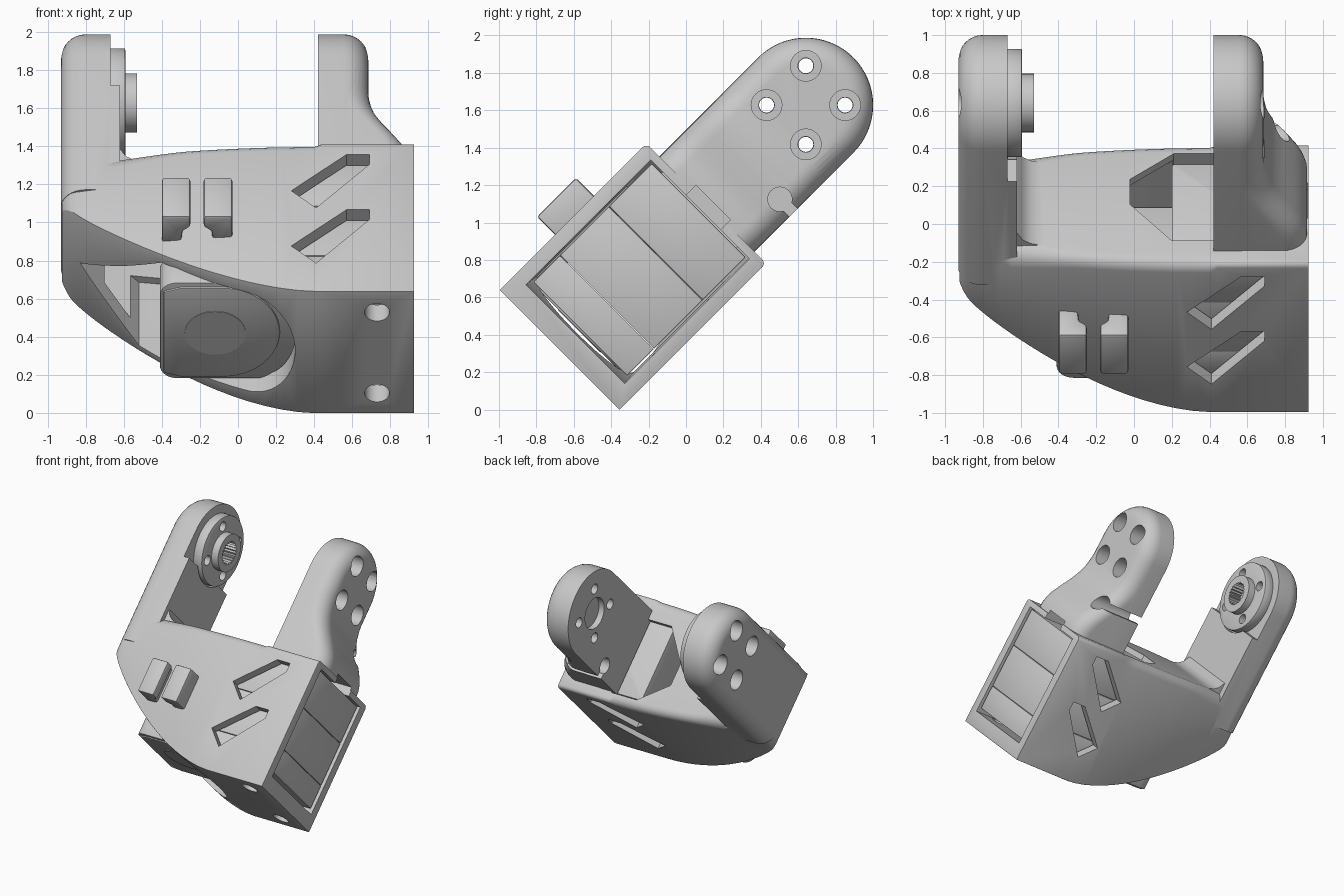
import bpy, bmesh, math
from math import sin, cos, pi, radians, sqrt

cube = bpy.data.objects.get("Cube")
if cube:
    bpy.data.objects.remove(cube, do_unlink=True)

grey = bpy.data.materials.new("light_grey_plastic")
grey.use_nodes = True
COLOR = (0.58, 0.58, 0.58, 1)
grey.diffuse_color = COLOR
grey.node_tree.nodes["Principled BSDF"].inputs["Base Color"].default_value = COLOR

# Parts are built upright in (x, u, v): u runs along the arms, v across them.
# Everything is tipped 45 degrees about x at the end.
MID = 0.703                   # middle of the housing across v
PIVOT, AXIS = 1.604, 0.698    # joint axis in u and v
TOP = 0.856                   # housing top in u
ROLL = 0.13                   # radius of the rolled arm edges
parts = []


def loft(name, rings):
    """Closed solid through rings of equal point count."""
    bm = bmesh.new()
    loops = [[bm.verts.new(p) for p in ring] for ring in rings]
    n = len(loops[0])
    for a, b in zip(loops, loops[1:]):
        for i in range(n):
            j = (i + 1) % n
            bm.faces.new((a[i], a[j], b[j], b[i]))
    bm.faces.new(loops[0])
    bm.faces.new(loops[-1])
    bmesh.ops.recalc_face_normals(bm, faces=bm.faces)
    me = bpy.data.meshes.new(name)
    bm.to_mesh(me)
    bm.free()
    me.materials.append(grey)
    ob = bpy.data.objects.new(name, me)
    bpy.context.collection.objects.link(ob)
    return ob


def prism(name, pts, axis, a, b):
    """Extrude a flat outline along x, u or v from a to b."""
    place = {"x": lambda p, t: (t, p[0], p[1]),
             "u": lambda p, t: (p[0], t, p[1]),
             "v": lambda p, t: (p[0], p[1], t)}[axis]
    return loft(name, [[place(p, t) for p in pts] for t in (a, b)])


def circle(c, r, n=40):
    return [(c[0] + r * cos(2 * pi * i / n), c[1] + r * sin(2 * pi * i / n)) for i in range(n)]


def rect(a0, a1, b0, b1):
    return [(a0, b0), (a1, b0), (a1, b1), (a0, b1)]


def d_outline(a0, a1, mid, h, r, n=8):
    """Rectangle whose two corners at a1 are rounded."""
    pts = [(a0, mid - h)]
    for s in (-1, 1):
        arc = [(a1 - r + r * sin(t), mid + s * (h - r + r * cos(t)))
               for t in (pi / 2 * i / n for i in range(n + 1))]
        pts += arc if s < 0 else arc[::-1]
    return pts + [(a0, mid + h)]


def apply(ob, mod):
    bpy.context.view_layer.objects.active = ob
    bpy.ops.object.modifier_apply(modifier=mod.name)


def boolean(ob, other, op="DIFFERENCE"):
    other.hide_render = True
    mod = ob.modifiers.new("bool", "BOOLEAN")
    mod.operation, mod.solver, mod.object = op, "EXACT", other
    apply(ob, mod)
    bpy.data.objects.remove(other, do_unlink=True)


def bevel(ob, width, segments=2):
    mod = ob.modifiers.new("bevel", "BEVEL")
    mod.width, mod.segments = width, segments
    mod.limit_method, mod.angle_limit = "ANGLE", radians(40)
    apply(ob, mod)


def arm(name, x_flat, x_out, foot, r=0.36):
    """Round-ended arm with a flat inner side and a rolled outer edge."""
    d = 1 if x_out > x_flat else -1
    steps = [(x_flat, 0)]
    for i in range(9):
        a = pi / 2 * i / 8
        steps.append((x_out - d * ROLL * (1 - sin(a)), ROLL * (1 - cos(a))))
    rings = []
    for x, inset in steps:
        q = r - inset
        ring = [(x, foot, AXIS - q)]
        ring += [(x, PIVOT + q * sin(pi * i / 32), AXIS - q * cos(pi * i / 32)) for i in range(33)]
        rings.append(ring + [(x, foot, AXIS + q)])
    return loft(name, rings)


# Curved housing: underside and half width follow the distance from the square end
def underside(d):
    return -0.253 + 0.464 * d ** 1.675 + 0.045 * (d / 1.325) ** 20


def half_width(d):
    h = 0.453 - 0.075 * d * d
    dx = min(1.33 - d, ROLL)
    return min(h, 0.352 - ROLL + sqrt(ROLL ** 2 - (ROLL - dx) ** 2) + 0.2 * max(0, 1.2 - d))


stations = [(0.925, 0, 0.03), (0.44, 0, 0.03)]
stations += [(0.4 - d, d, 0.065 + 0.12 * max(0, d - 0.7))
             for d in (1.325 * sin(pi / 2 * i / 24) for i in range(25))]
shell = loft("housing", [[(x, u, v) for u, v in
                          d_outline(underside(d), TOP, MID, half_width(d), r, 4)]
                         for x, d, r in stations])
bevel(shell, 0.012)
boolean(shell, arm("right_arm", -0.62, -0.93, 0.6), "UNION")
# Fillet at the foot of the right arm
boolean(shell, prism("fillet", [(-0.65, 0.8), (-0.65, 0.97), (-0.615, 0.94), (-0.59, 0.895),
                                (-0.55, 0.868), (-0.48, 0.85), (-0.48, 0.8)],
                     "v", MID - 0.31, MID + 0.31), "UNION")

# Hollow interior, open on the left side
rows = [(1.1, 0)] + [(0.4 - 0.1 * i, 0.1 * i) for i in range(12)]
boolean(shell, loft("cavity", [[(x, u, v) for u, v in
                                rect(underside(d) + 0.12, 0.81, MID - half_width(d) + 0.08,
                                     MID + half_width(d) - 0.08)] for x, d in rows]))

# Openings in the underside and in the top
under = [(-0.83, 0.7), (-0.52, 0.35), (-0.4, 0.335)]
under += [(0.04 + 0.26 * sin(t), MID - 0.365 * cos(t)) for t in (pi * i / 24 for i in range(25))]
under += [(-0.4, 1.05), (-0.6, 0.88)]
boolean(shell, prism("under_opening", under, "u", -0.5, 0.62))
boolean(shell, prism("top_opening", [(-0.02, 0.52), (-0.02, 0.71), (0.2, 0.98), (0.45, 0.98),
                                     (0.45, 0.33), (0.21, 0.33)], "u", 0.7, 1.0))

# Pairs of slanted vents through both broad walls
for du in (0, -0.41):
    vent = [(0.57, 0.763), (0.69, 0.763), (0.69, 0.69), (0.41, 0.367), (0.28, 0.495)]
    boolean(shell, prism("vent", [(x, u + du) for x, u in vent], "v", 0, 1.5))

# Screw holes in the underside
for v in (0.4, 1.0):
    boolean(shell, prism("screw_hole", circle((0.73, v), 0.065), "u", -0.4, -0.1))

# Left arm with a foot that flares out to the housing side
left = arm("left_arm", 0.42, 0.685, 0.815)
flare = [(0.82, 0.917), (0.9, 0.915), (0.95, 0.902), (1.0, 0.88), (1.05, 0.848), (1.1, 0.815),
         (1.15, 0.78), (1.2, 0.75), (1.25, 0.724), (1.31, 0.703), (1.38, 0.69), (1.46, 0.683)]
foot = loft("flare", [[(x, u, v) for x, v in d_outline(0.425, x_out, AXIS, 0.358, ROLL)]
                      for u, x_out in flare])
boolean(left, foot, "UNION")
boolean(shell, left, "UNION")

# Joint recesses, counterbored holes, cable notch and slot
boolean(shell, prism("horn_recess", rect(1.375, 2.1, 0.2, 1.2), "x", -0.67, -0.5))
boolean(shell, prism("horn_clearance", circle((PIVOT, AXIS), 0.3, 64), "x", -0.668, -0.5))
boolean(shell, prism("bearing_recess", circle((PIVOT, AXIS), 0.13), "x", 0.3, 0.47))
step = 0.21 / sqrt(2)
bolts = [(PIVOT + a * step, AXIS + b * step) for a in (-1, 1) for b in (-1, 1)]
for c in bolts:
    boolean(shell, prism("bolt_hole", circle(c, 0.042, 24), "x", -1.1, 1.1))
    boolean(shell, prism("left_bore", circle(c, 0.082, 32), "x", 0.5, 1.1))
    boolean(shell, prism("right_bore", circle(c, 0.082, 32), "x", -1.1, -0.75))
boolean(shell, prism("cable_hole", circle((1.15, 0.44), 0.065, 24), "x", 0.3, 1.1))
boolean(shell, prism("cable_slot", rect(1.12, 1.18, 0.2, 0.44), "x", 0.3, 1.1))
boolean(shell, prism("side_slot", rect(0.78, 0.885, 0.55, 0.81), "x", 0.7, 1.1))
parts.append(shell)

# Cable hooks on the broad front wall
for name, s in (("right_cable_hook", 1), ("left_cable_hook", -1)):
    hook = [(-0.185, 1.08), (-0.185, 1.292), (-0.035, 1.292), (-0.035, 1.21),
            (-0.075, 1.18), (-0.085, 1.08)]
    ob = prism(name, [(-0.215 + s * x, v) for x, v in hook], "u", 0.165, 0.46)
    bevel(ob, 0.015)
    parts.append(ob)

# Motor block in three stacked case sections, rounded at the far end
for name, x0, lo, hi, r in (("motor_base", -0.41, -0.095, 0.106, 0.09),
                            ("motor_case", -0.4, 0.108, 0.476, 0.02),
                            ("motor_cover", 0.2, 0.478, 0.8, 0.02)):
    outline = [(-x, v) for x, v in d_outline(-0.912, -x0, 0.705, 0.355, r)]
    ob = prism(name, outline, "u", lo, hi)
    bevel(ob, 0.006)
    parts.append(ob)

# Rounded motor end plate with a thin cap
end = [(-0.39, 0.4), (-0.3, 0.37), (-0.08, 0.37)]
end += [(-0.08 + 0.3 * sin(pi * i / 24), 0.7 - 0.33 * cos(pi * i / 24)) for i in range(1, 24)]
end += [(-0.08, 1.03), (-0.3, 1.03), (-0.39, 1.0)]
plate = prism("motor_end_plate", end, "u", -0.105, -0.085)
bevel(plate, 0.008)
parts.append(plate)
parts.append(prism("motor_end_cap", circle((-0.12, 0.7), 0.16), "u", -0.108, -0.09))

# Output horn on the right arm with a splined hub
horn = prism("output_horn", circle((PIVOT, AXIS), 0.287, 64), "x", -0.68, -0.592)
bevel(horn, 0.008)
boolean(horn, prism("hub", circle((PIVOT, AXIS), 0.155, 48), "x", -0.64, -0.53), "UNION")
for c in bolts:
    boolean(horn, prism("horn_hole", circle(c, 0.04, 24), "x", -0.8, -0.4))
spline = [(PIVOT + r * cos(a), AXIS + r * sin(a)) for i in range(48)
          for r, a in [((0.1, 0.085)[i % 2], 2 * pi * i / 48)]]
boolean(horn, prism("spline_bore", spline, "x", -0.64, -0.4))
parts.append(horn)

# Tip the link onto its lower edge and smooth the rounded surfaces
for ob in parts:
    ob.rotation_euler.x = radians(45)
    bpy.ops.object.select_all(action="DESELECT")
    ob.select_set(True)
    bpy.context.view_layer.objects.active = ob
    bpy.ops.object.shade_smooth_by_angle(angle=radians(30))
